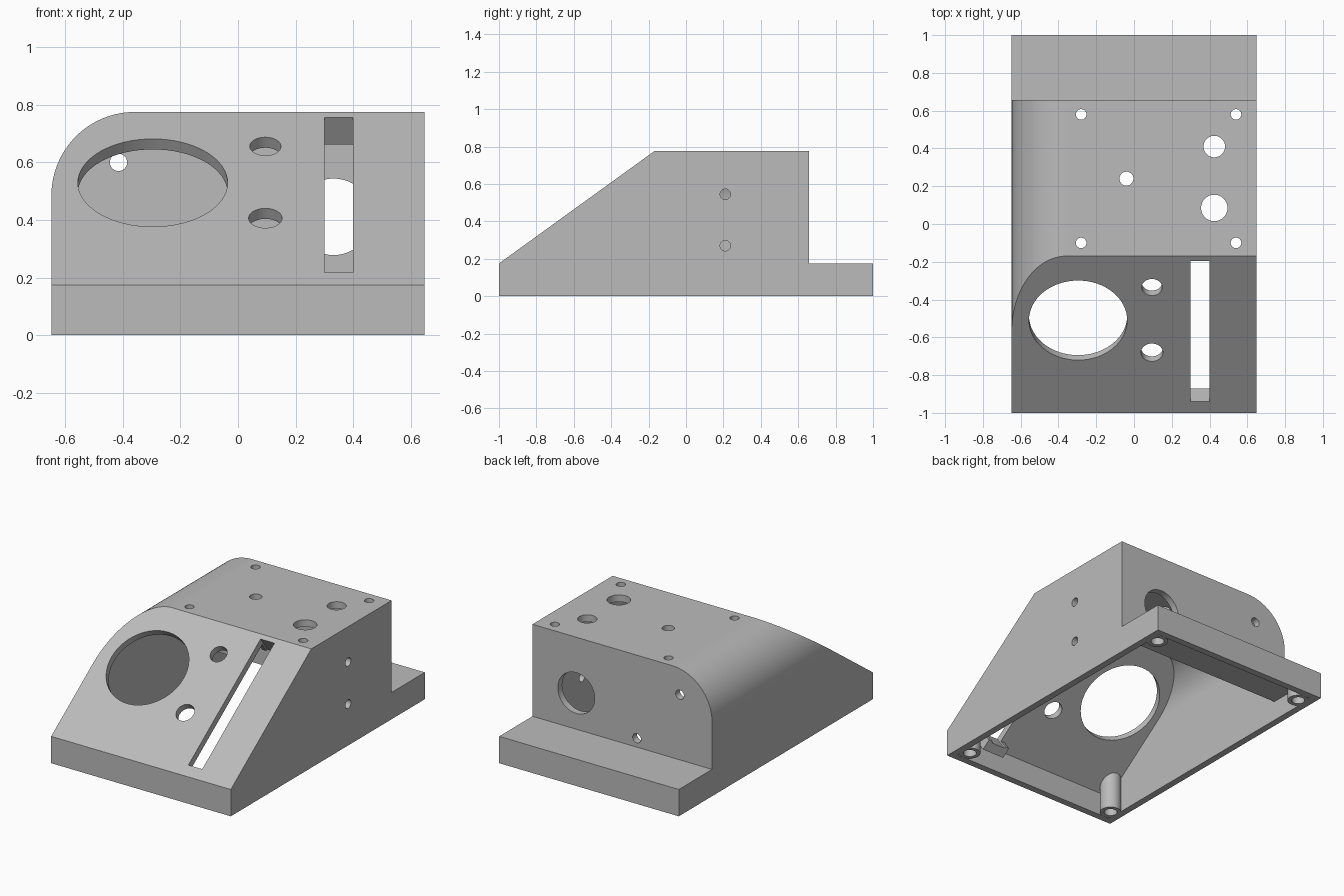
import bpy
import math
from mathutils import Euler, Vector

if "Cube" in bpy.data.objects:
    bpy.data.objects.remove(bpy.data.objects["Cube"], do_unlink=True)

T = 0.045                       # wall thickness
SLOPE = math.atan2(0.6, 0.83)   # tilt of the front panel
HALF_W = 0.648


def prism(name, outline, axis, half):
    """Extrude a closed outline: axis 'x' takes (y, z), axis 'y' takes (x, z)."""
    n = len(outline)
    put = (lambda p, d: (d, p[0], p[1])) if axis == 'x' else (lambda p, d: (p[0], d, p[1]))
    verts = [put(p, d) for d in (-half, half) for p in outline]
    faces = [tuple(range(n)), tuple(range(n, 2 * n))]
    faces += [(i, (i + 1) % n, n + (i + 1) % n, n + i) for i in range(n)]
    mesh = bpy.data.meshes.new(name)
    mesh.from_pydata(verts, [], faces)
    obj = bpy.data.objects.new(name, mesh)
    bpy.context.collection.objects.link(obj)
    bpy.context.view_layer.objects.active = obj
    bpy.ops.object.select_all(action='DESELECT')
    obj.select_set(True)
    bpy.ops.object.mode_set(mode='EDIT')
    bpy.ops.mesh.select_all(action='SELECT')
    bpy.ops.mesh.normals_make_consistent(inside=False)
    bpy.ops.object.mode_set(mode='OBJECT')
    return obj


def cylinder(radius, depth, loc, rot=(0, 0, 0), sides=48):
    bpy.ops.mesh.primitive_cylinder_add(vertices=sides, radius=radius, depth=depth,
                                        location=loc, rotation=rot)
    return bpy.context.object


def box(size, loc, rot=(0, 0, 0)):
    bpy.ops.mesh.primitive_cube_add(size=1, location=loc, rotation=rot)
    bpy.context.object.scale = size
    return bpy.context.object


def boolean(target, tool, operation='DIFFERENCE'):
    """Apply a boolean and discard the tool."""
    bpy.context.view_layer.update()
    mod = target.modifiers.new("cut", 'BOOLEAN')
    mod.operation, mod.object, mod.solver = operation, tool, 'EXACT'
    bpy.context.view_layer.objects.active = target
    bpy.ops.object.modifier_apply(modifier=mod.name)
    bpy.data.objects.remove(tool, do_unlink=True)


def rounded_front(inset):
    """Front outline with one large rounded upper corner."""
    r = 0.29 - inset
    cx, cz = -HALF_W + 0.29, 0.775 - 0.29
    arc = [(cx - r * math.cos(a), cz + r * math.sin(a))
           for a in (math.pi / 2 * i / 32 for i in range(33))]
    w = HALF_W - inset
    return [(-w, -0.3)] + arc + [(w, 0.775 - inset), (w, -0.3)]


def slope_z(y):
    return 0.175 + (y + 1) * math.tan(SLOPE)


# Outer body: side outline limited by the rounded front outline
body = prism("console_housing", [(-1, 0), (1, 0), (1, 0.175), (0.657, 0.175),
                                 (0.657, 0.775), (-0.17, 0.775), (-1, 0.175)], 'x', 0.8)
boolean(body, prism("round_outer", rounded_front(0), 'y', 1.2), 'INTERSECT')

# Hollow interior, open underneath
drop = T / math.cos(SLOPE)
top_y = -1 + (0.6 - T + drop) / math.tan(SLOPE)
cavity = prism("cavity", [(T - 1, -0.1), (1 - T, -0.1), (1 - T, 0.175 - T),
                          (0.657 - T, 0.175 - T), (0.657 - T, 0.775 - T),
                          (top_y, 0.775 - T), (T - 1, slope_z(T - 1) - drop)], 'x', 0.8)
boolean(cavity, prism("round_inner", rounded_front(T), 'y', 1.2), 'INTERSECT')

# Screw posts in the four corners and blocks at the slot ends stay solid
corners = [(sx * 0.56, sy * 0.89) for sx in (-1, 1) for sy in (-1, 1)]
for x, y in corners:
    boolean(cavity, cylinder(0.065, 0.6, (x, y, 0.1), sides=32))
tilt = (SLOPE, 0, 0)
along = Euler(tilt).to_matrix() @ Vector((0, 1, 0))
slot_mid, slot_len = Vector((0.35, -0.568, slope_z(-0.568))), 0.918
for s in (-1, 1):
    boolean(cavity, box((0.16, 0.07, 0.234), slot_mid + along * s * (slot_len / 2 + 0.025), tilt))
boolean(body, cavity)

# Screw holes in the posts
for x, y in corners:
    boolean(body, cylinder(0.04, 0.24, (x, y, 0), sides=32))

# Front panel: large round opening, two small holes, long slot
for x, y, r in [(-0.296, -0.51, 0.26), (0.095, -0.335, 0.054), (0.095, -0.68, 0.058)]:
    boolean(body, cylinder(r, 0.2, (x, y, slope_z(y)), tilt, 64))
boolean(body, box((0.1, slot_len, 0.4), slot_mid, tilt))

# Top holes
for x, y, r in [(-0.28, 0.58, 0.028), (0.54, 0.58, 0.028), (-0.28, -0.1, 0.028),
                (0.54, -0.1, 0.028), (-0.04, 0.24, 0.037), (0.425, 0.41, 0.057),
                (0.425, 0.085, 0.07)]:
    boolean(body, cylinder(r, 0.2, (x, y, 0.775)))

# Back wall holes
for x, z, r in [(0.332, 0.411, 0.133), (-0.415, 0.6, 0.03), (-0.105, 0.233, 0.03)]:
    boolean(body, cylinder(r, 0.2, (x, 0.657, z), (math.pi / 2, 0, 0)))

# Side wall holes
for z in (0.27, 0.545):
    boolean(body, cylinder(0.028, 0.2, (HALF_W, 0.21, z), (0, math.pi / 2, 0)))

# Material and shading
grey = bpy.data.materials.new("plain_grey")
grey.use_nodes = True
colour = (0.5, 0.5, 0.5, 1)
grey.diffuse_color = colour
grey.node_tree.nodes["Principled BSDF"].inputs["Base Color"].default_value = colour
body.data.materials.clear()
body.data.materials.append(grey)
for poly in body.data.polygons:
    poly.material_index = 0
bpy.ops.object.select_all(action='DESELECT')
body.select_set(True)
bpy.context.view_layer.objects.active = body
bpy.ops.object.shade_smooth_by_angle(angle=math.radians(25))
weighted = body.modifiers.new("even_normals", 'WEIGHTED_NORMAL')
weighted.keep_sharp = True
